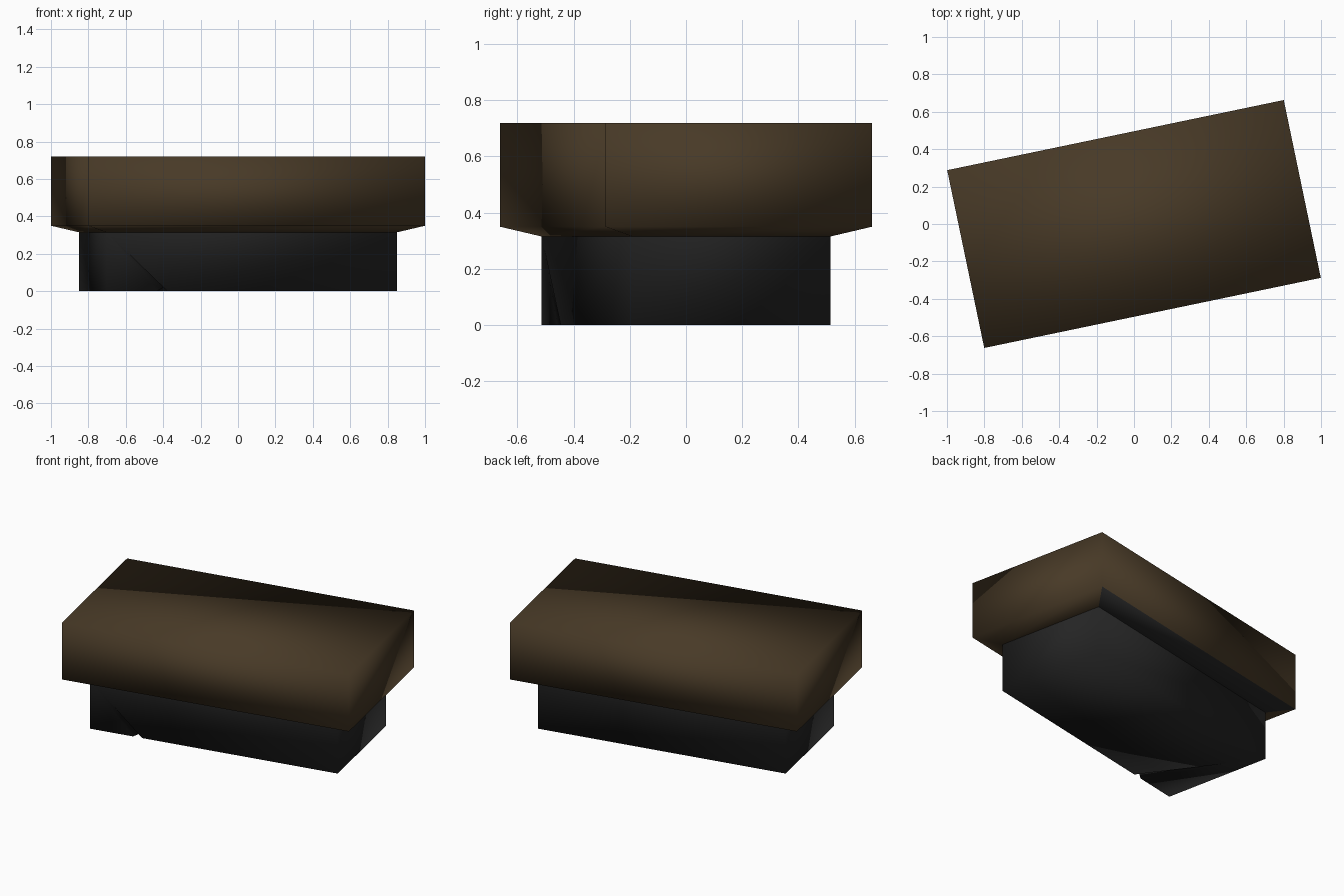
import bpy, bmesh, math
from mathutils import Matrix

cube = bpy.data.objects.get("Cube")
if cube:
    bpy.data.objects.remove(cube, do_unlink=True)

TURN = Matrix.Rotation(math.atan2(0.375, 1.8), 4, 'Z')
LID = (0.919, 0.4855)
BASE = (0.793, 0.36)
SEAM, LIP, TOP = 0.315, 0.35, 0.72


def material(name, rgb):
    mat = bpy.data.materials.new(name)
    mat.use_nodes = True
    mat.diffuse_color = (*rgb, 1)
    bsdf = mat.node_tree.nodes["Principled BSDF"]
    bsdf.inputs["Base Color"].default_value = (*rgb, 1)
    bsdf.inputs["Roughness"].default_value = 0.9
    return mat


brown = material("dark_brown", (0.065, 0.042, 0.02))
grey = material("charcoal", (0.018, 0.018, 0.018))


def ring(bm, half, z):
    """Rectangle of vertices, starting at the front right corner."""
    return [bm.verts.new((sx * half[0], sy * half[1], z))
            for sx, sy in ((-1, -1), (1, -1), (1, 1), (-1, 1))]


def bridge(bm, low, high):
    return [bm.faces.new((low[i], low[(i + 1) % 4], high[(i + 1) % 4], high[i]))
            for i in range(4)]


def finish(bm, name, mats):
    bmesh.ops.recalc_face_normals(bm, faces=bm.faces)
    bm.transform(TURN)
    for f in bm.faces:
        f.smooth = True
    mesh = bpy.data.meshes.new(name)
    bm.to_mesh(mesh)
    bm.free()
    for m in mats:
        mesh.materials.append(m)
    obj = bpy.data.objects.new(name, mesh)
    bpy.context.collection.objects.link(obj)


# Wide upper block with a sloped underside; the rear slope is charcoal
bm = bmesh.new()
seam, lip, top = ring(bm, BASE, SEAM), ring(bm, LID, LIP), ring(bm, LID, TOP)
slopes = bridge(bm, seam, lip)
bridge(bm, lip, top)
bm.faces.new(top)
slopes[2].material_index = 1
finish(bm, "upper_block", [brown, grey])

# Narrower base with a small chip in its front lower edge
bm = bmesh.new()
low, high = ring(bm, BASE, 0), ring(bm, BASE, SEAM)
chip = [bm.verts.new((x, -BASE[1] + dent, dent))
        for x, dent in ((-0.518, 0), (-0.474, 0.022), (-0.46, 0))]
for i in (1, 2, 3):
    j = (i + 1) % 4
    bm.faces.new((low[i], low[j], high[j], high[i]))
edge = [low[0], *chip, low[1]]
for a, b in zip(edge[:3], edge[1:4]):
    bm.faces.new((a, b, high[0]))
bm.faces.new((chip[2], low[1], high[1], high[0]))
for a, b in zip(edge[:3], edge[1:4]):
    bm.faces.new((a, b, low[3]))
bm.faces.new((chip[2], low[1], low[2], low[3]))
finish(bm, "base", [grey])
